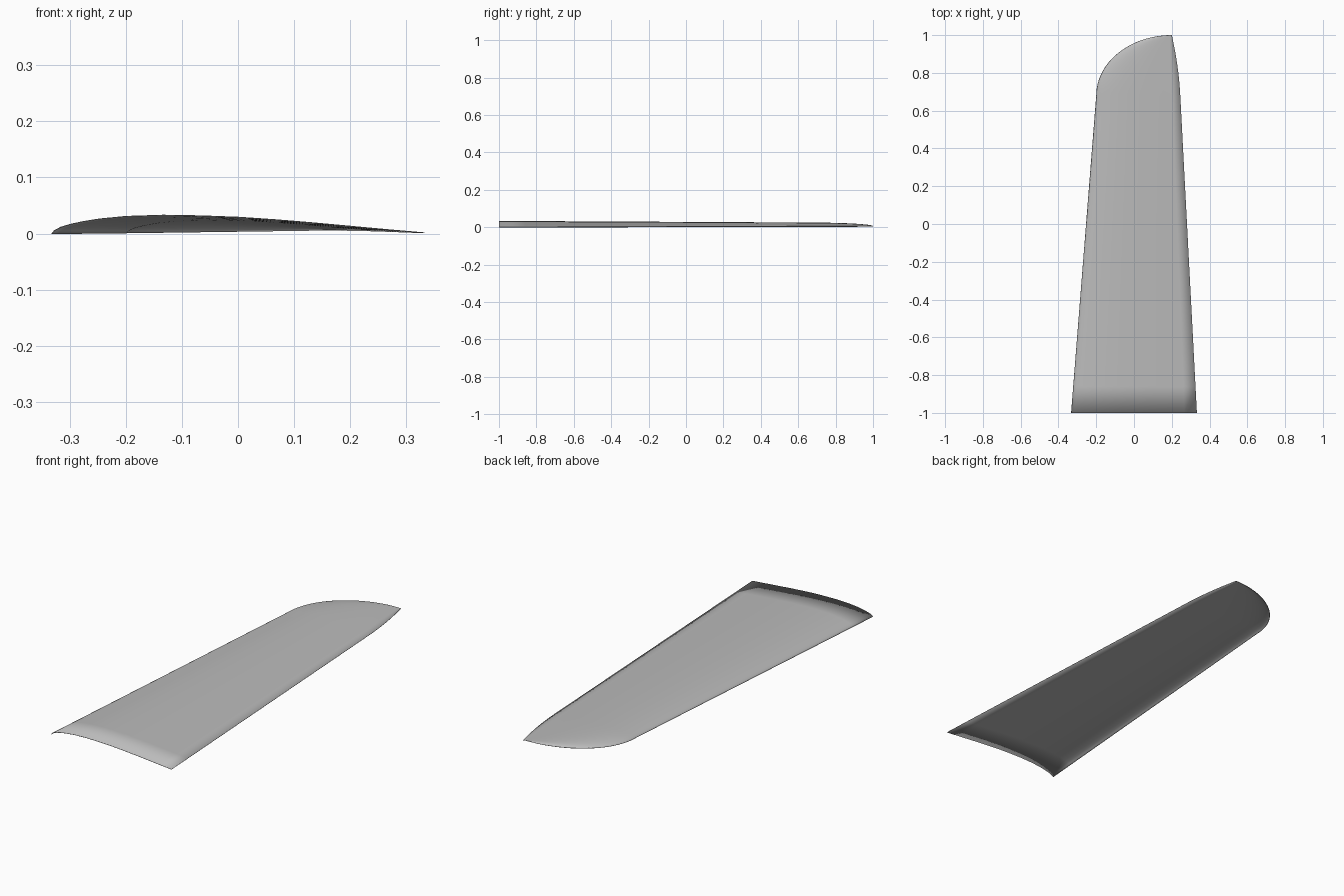
import bpy
import bmesh
import math

cube = bpy.data.objects.get("Cube")
if cube:
    bpy.data.objects.remove(cube, do_unlink=True)

# Material
grey = bpy.data.materials.new("light_grey")
grey.use_nodes = True
colour = (0.5, 0.5, 0.5, 1)
grey.diffuse_color = colour
grey.node_tree.nodes["Principled BSDF"].inputs["Base Color"].default_value = colour

TIP_START = 0.68

# Arched section: (fraction of chord, height / chord)
SECTION = [(0, 0), (0.008, 0.009), (0.025, 0.018), (0.05, 0.0255), (0.085, 0.033),
           (0.13, 0.040), (0.2, 0.0465), (0.3, 0.0495), (0.4, 0.0475), (0.5, 0.0435),
           (0.6, 0.0365), (0.7, 0.028), (0.8, 0.0185), (0.9, 0.009), (1, 0)]


def edges(y):
    """Leading and trailing edge (x, z) at a station along the span."""
    s = (y + 1) / (TIP_START + 1)
    z_trail = 0.002 + 0.002 * (y + 1)
    if s <= 1:
        return (-0.333 + 0.133 * s, 0.0015 * s), (0.333 - 0.088 * s, z_trail)
    t = min(1, (y - TIP_START) / (1 - TIP_START))
    sweep = 1 - math.sqrt(1 - t * t)
    lead = (-0.2 + 0.4 * sweep, 0.0015 + 0.0045 * sweep)
    return lead, (0.245 - 0.017 * t - 0.028 * t * t, z_trail)


# Stations: even along the straight part, bunched up toward the rounded tip
stations = [-1 + (TIP_START + 1) * i / 12 for i in range(12)]
stations += [TIP_START + (1 - TIP_START) * math.sin(math.pi / 2 * i / 24) for i in range(24)]
stations.append(0.9999)

# Loft the sections into one sheet
bm = bmesh.new()
rows = []
for y in stations:
    (x0, z0), (x1, z1) = edges(y)
    chord = x1 - x0
    rows.append([bm.verts.new((x0 + f * chord, y, z0 + f * (z1 - z0) + h * chord))
                 for f, h in SECTION])
for a, b in zip(rows, rows[1:]):
    for i in range(len(SECTION) - 1):
        bm.faces.new((a[i], a[i + 1], b[i + 1], b[i]))
mesh = bpy.data.meshes.new("wing_panel")
bm.to_mesh(mesh)
bm.free()
mesh.materials.append(grey)
wing = bpy.data.objects.new("wing_panel", mesh)
bpy.context.collection.objects.link(wing)

# Thin skin and smooth shading
skin = wing.modifiers.new("skin", 'SOLIDIFY')
skin.thickness = 0.0015
skin.offset = -1
bpy.context.view_layer.objects.active = wing
wing.select_set(True)
bpy.ops.object.shade_smooth_by_angle(angle=math.radians(40))
